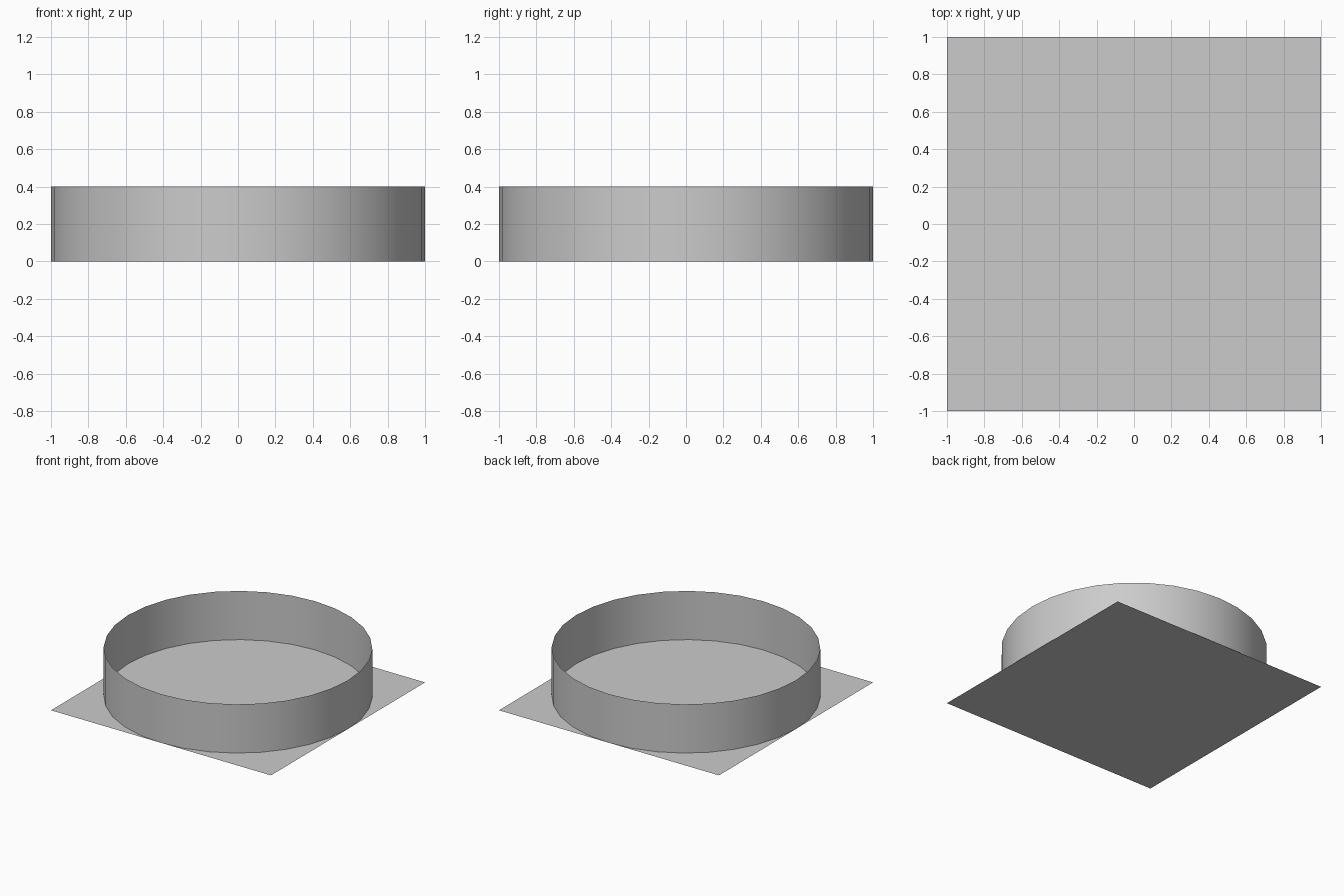
import bpy

if "Cube" in bpy.data.objects:
    bpy.data.objects.remove(bpy.data.objects["Cube"])

# Flat square base sheet
bpy.ops.mesh.primitive_plane_add(size=2, location=(0, 0, 0))
bpy.context.object.name = "base_sheet"

# Open ring wall, no caps and no thickness
bpy.ops.mesh.primitive_cylinder_add(vertices=32, radius=1, depth=0.4,
                                    end_fill_type='NOTHING', location=(0, 0, 0.2))
bpy.context.object.name = "ring_wall"
bpy.ops.object.shade_smooth()
